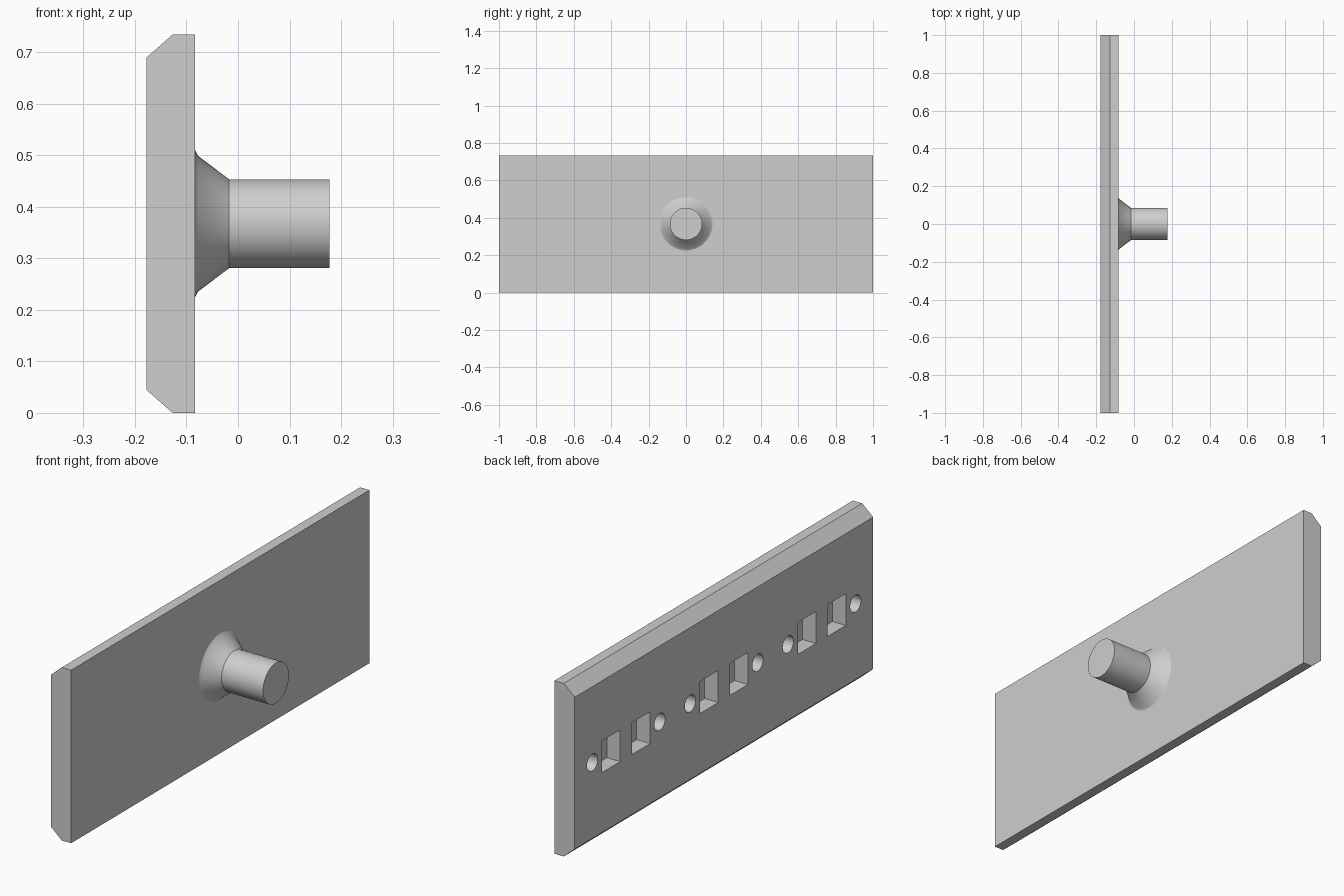
import bpy, bmesh, math
from mathutils import Matrix, Vector

if "Cube" in bpy.data.objects:
    bpy.data.objects.remove(bpy.data.objects["Cube"], do_unlink=True)

MID_Z = 0.367
BACK_X, FACE_X = -0.178, -0.083
POCKET_DEPTH = 0.063

grey = bpy.data.materials.new("light_grey")
grey.use_nodes = True
grey.diffuse_color = (0.62, 0.62, 0.62, 1)
grey.node_tree.nodes["Principled BSDF"].inputs["Base Color"].default_value = (0.62, 0.62, 0.62, 1)


def add_object(name, bm):
    bmesh.ops.recalc_face_normals(bm, faces=bm.faces)
    mesh = bpy.data.meshes.new(name)
    bm.to_mesh(mesh)
    bm.free()
    mesh.materials.append(grey)
    obj = bpy.data.objects.new(name, mesh)
    bpy.context.collection.objects.link(obj)
    return obj


def smooth(obj, degrees):
    bpy.ops.object.select_all(action="DESELECT")
    obj.select_set(True)
    bpy.context.view_layer.objects.active = obj
    bpy.ops.object.shade_smooth_by_angle(angle=math.radians(degrees))


# Plate: bevelled cross-section extruded along y
bm = bmesh.new()
section = [(BACK_X, 0.045), (BACK_X, 0.689), (-0.127, 0.734),
           (FACE_X, 0.734), (FACE_X, 0), (-0.127, 0)]
face = bm.faces.new([bm.verts.new((x, -1, z)) for x, z in section])
ext = bmesh.ops.extrude_face_region(bm, geom=[face])
bmesh.ops.translate(bm, vec=(0, 2, 0),
                    verts=[g for g in ext["geom"] if isinstance(g, bmesh.types.BMVert)])
plate = add_object("plate", bm)

# Pockets in the back: three groups of two square sockets and two round holes
bm = bmesh.new()
for group_y in (-0.656, 0, 0.656):
    for side in (-1, 1):
        at = Matrix.Translation((BACK_X, group_y + side * 0.1, MID_Z))
        size = Matrix.Diagonal((2 * POCKET_DEPTH, 0.122, 0.135, 1))
        bmesh.ops.create_cube(bm, size=1, matrix=at @ size)
        at = Matrix.Translation((BACK_X, group_y + side * 0.226, MID_Z))
        bmesh.ops.create_cone(bm, cap_ends=True, segments=32, radius1=0.036, radius2=0.036,
                              depth=2 * POCKET_DEPTH,
                              matrix=at @ Matrix.Rotation(math.pi / 2, 4, "Y"))
cutter = add_object("pocket_cutter", bm)
cutter.hide_render = True

cut = plate.modifiers.new("pockets", "BOOLEAN")
cut.operation = "DIFFERENCE"
cut.solver = "EXACT"
cut.object = cutter
smooth(plate, 30)
bpy.ops.object.modifier_apply(modifier=cut.name)
bpy.data.objects.remove(cutter, do_unlink=True)
smooth(plate, 30)

# Peg: flared collar and round shaft turned about the x axis
bm = bmesh.new()
profile = [(FACE_X, 0.142), (-0.078, 0.132), (-0.017, 0.086), (0.178, 0.086), (0.178, 0)]
points = [bm.verts.new((x, 0, MID_Z + r)) for x, r in profile]
edges = [bm.edges.new(pair) for pair in zip(points, points[1:])]
bmesh.ops.spin(bm, geom=points + edges, cent=(0, 0, MID_Z), axis=Vector((1, 0, 0)),
               angle=math.tau, steps=64)
bmesh.ops.remove_doubles(bm, verts=bm.verts, dist=0.0005)
peg = add_object("peg", bm)
smooth(peg, 32)
